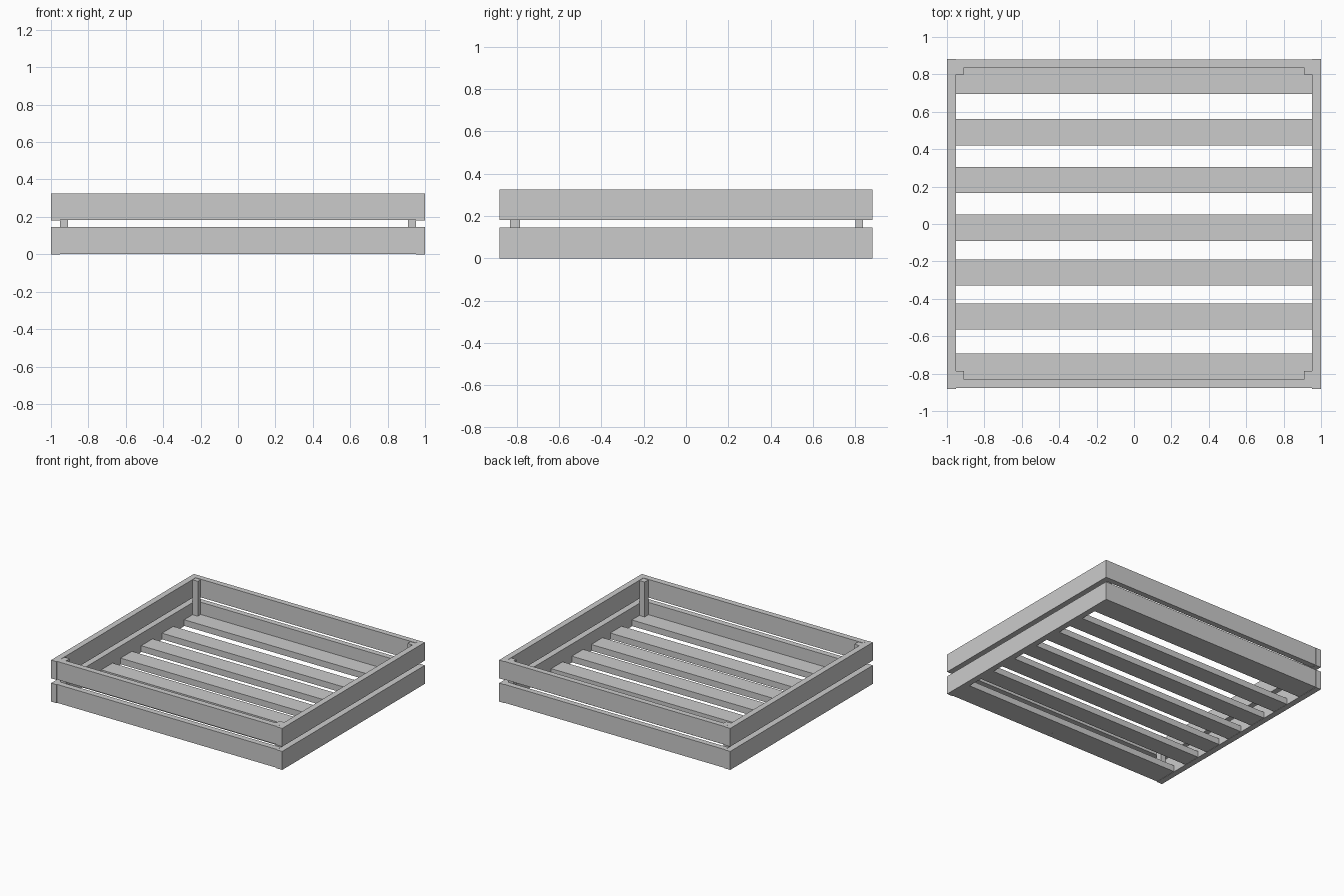
import bpy

if "Cube" in bpy.data.objects:
    bpy.data.objects.remove(bpy.data.objects["Cube"])


def box(name, x, y, z):
    """Axis-aligned box from (min, max) ranges."""
    bpy.ops.mesh.primitive_cube_add(size=1, location=[(a + b) / 2 for a, b in (x, y, z)])
    ob = bpy.context.object
    ob.name = ob.data.name = name
    ob.scale = [b - a for a, b in (x, y, z)]
    bpy.ops.object.transform_apply(location=False, rotation=False, scale=True)
    return ob


# Two tiers of wall boards with a gap between them
for tier, z in (("lower", (0.0, 0.145)), ("upper", (0.182, 0.325))):
    box(f"{tier}_left_board", (-1.0, -0.953), (-0.882, 0.882), z)
    box(f"{tier}_right_board", (0.953, 1.0), (-0.882, 0.882), z)
    zi = (z[0] + 0.002, z[1] + 0.001)
    box(f"{tier}_front_board", (-0.953, 0.953), (-0.878, -0.832), zi)
    box(f"{tier}_back_board", (-0.953, 0.953), (0.836, 0.88), zi)

# Floor slats
for i, y in enumerate((-0.762, -0.495, -0.26, -0.02, 0.235, 0.491, 0.766)):
    box(f"floor_slat_{i + 1}", (-0.953, 0.953), (y - 0.07, y + 0.07), (0.002, 0.05))

# Inner corner posts joining the tiers
for side, x in (("left", (-0.953, -0.908)), ("right", (0.908, 0.953))):
    box(f"front_{side}_post", x, (-0.832, -0.785), (0.05, 0.323))
    box(f"back_{side}_post", x, (0.80, 0.836), (0.05, 0.323))
